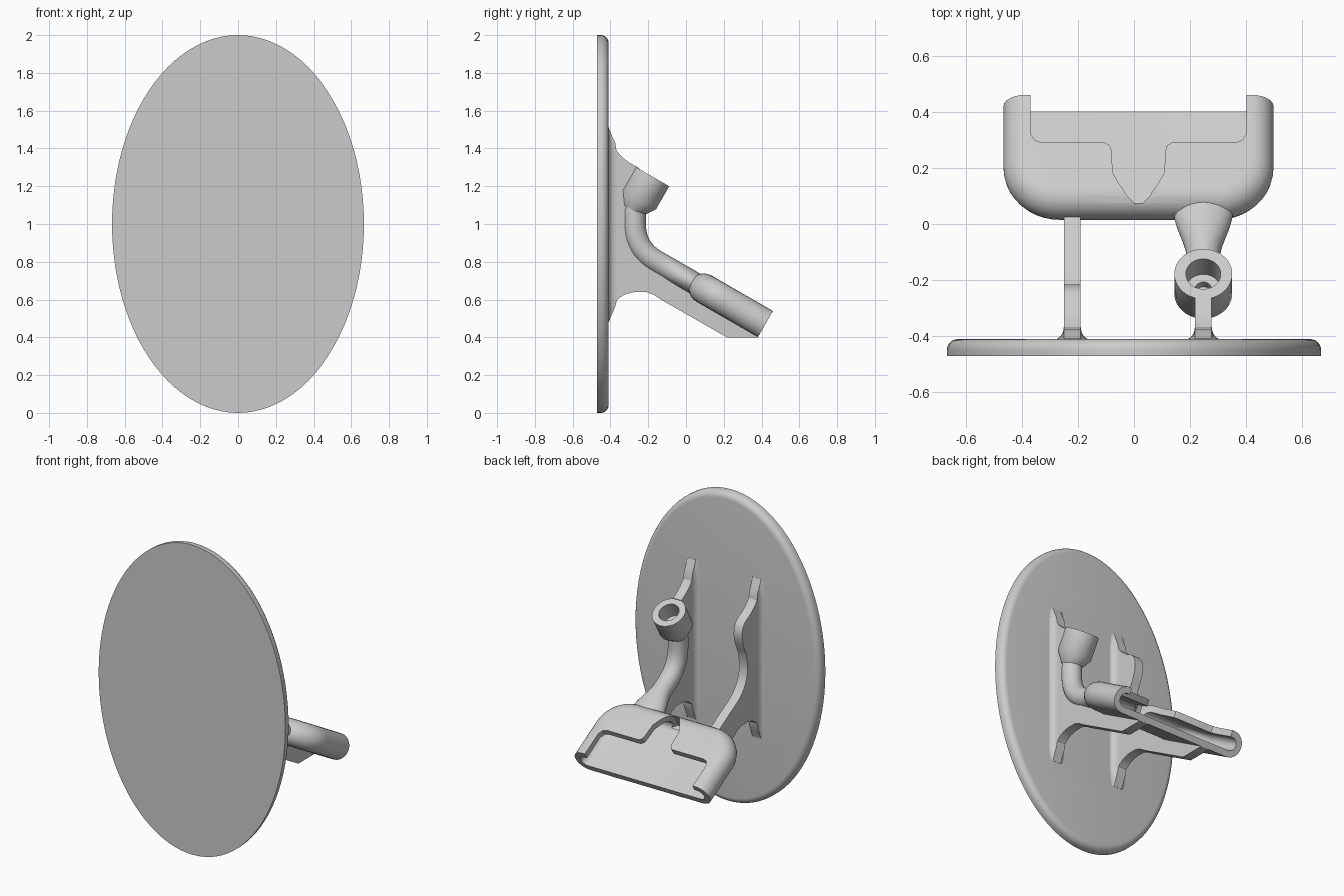
import bpy, bmesh
from math import sin, cos, pi, radians
from mathutils import Vector

cube = bpy.data.objects.get("Cube")
if cube:
    bpy.data.objects.remove(cube)

grey = bpy.data.materials.new("light grey plastic")
grey.use_nodes = True
grey.diffuse_color = (0.6, 0.6, 0.6, 1)
grey.node_tree.nodes["Principled BSDF"].inputs["Base Color"].default_value = (0.6, 0.6, 0.6, 1)


def smooth(ob):
    bpy.ops.object.select_all(action="DESELECT")
    ob.select_set(True)
    bpy.context.view_layer.objects.active = ob
    bpy.ops.object.shade_smooth_by_angle(angle=radians(35))


def loft(name, rings, loop=False):
    """Skin closed rings of points; cap both ends unless the rings loop."""
    bm = bmesh.new()
    rows = [[bm.verts.new(p) for p in ring] for ring in rings]
    n = len(rows[0])
    pairs = list(zip(rows, rows[1:])) + ([(rows[-1], rows[0])] if loop else [])
    for a, b in pairs:
        for i in range(n):
            j = (i + 1) % n
            bm.faces.new((a[i], a[j], b[j], b[i]))
    if not loop:
        bm.faces.new(rows[0])
        bm.faces.new(rows[-1])
    bmesh.ops.recalc_face_normals(bm, faces=bm.faces)
    me = bpy.data.meshes.new(name)
    bm.to_mesh(me)
    bm.free()
    me.materials.append(grey)
    ob = bpy.data.objects.new(name, me)
    bpy.context.collection.objects.link(ob)
    smooth(ob)
    return ob


def cut(ob, cutter):
    cutter.hide_render = True
    mod = ob.modifiers.new("cut", "BOOLEAN")
    mod.operation, mod.solver, mod.object = "DIFFERENCE", "EXACT", cutter
    bpy.context.view_layer.objects.active = ob
    bpy.ops.object.modifier_apply(modifier=mod.name)
    bpy.data.objects.remove(cutter)


def bezier(a, b, c, n):
    a, b, c = Vector(a), Vector(b), Vector(c)
    return [a * (1 - t) ** 2 + b * 2 * t * (1 - t) + c * t * t for t in (i / n for i in range(n + 1))]


# Oval face plate with a rounded rear edge
def oval(y, inset, n=96):
    return [((0.667 - inset) * cos(2 * pi * i / n), y, 1 + (1 - inset) * sin(2 * pi * i / n)) for i in range(n)]


R = 0.04
arc = [(-0.41 - R + R * sin(t), R * (1 - cos(t))) for t in (i * pi / 12 for i in range(7))]
loft("oval_plate", [oval(-0.47, 0)] + [oval(y, d) for y, d in arc])

# Tray frame: u across, v down the slope, w out of the floor
CX = 0.016
C, S = cos(pi / 6), sin(pi / 6)


def tray(u, v, w):
    return Vector((CX + u, 0.38 + C * v + S * w, 0.40 - S * v + C * w))


def tray_outline(inset, w, front):
    half, back, r = 0.481 - inset, 0.456 - inset, 0.2 - inset
    corner = [(half - r + r * cos(t), -back + r - r * sin(t)) for t in (i * pi / 20 for i in range(11))]
    side = [(half, front)] + corner
    return [tray(u, v, w) for u, v in side + [(-u, v) for u, v in reversed(side)]]


def tray_body(name, offset, front):
    r = 0.08 - offset
    turns = [(i - 6) * pi / 12 for i in range(13)]
    return loft(name, [tray_outline(offset + r * (1 - cos(t)), 0.081 + r * sin(t), front) for t in turns])


body = tray_body("tray", 0, 0)
cut(body, tray_body("cavity_cutter", 0.04, 0.1))

# Open the lid between the side arms, with a pointed notch in the middle
edge = [(0.015, -0.432), (0.04, -0.412), (0.07, -0.365), (0.092, -0.32), (0.096, -0.23), (0.102, -0.208),
        (0.12, -0.196), (0.345, -0.196), (0.37, -0.187), (0.385, -0.16), (0.385, 0.1)]
lid = edge + [(-u, v) for u, v in reversed(edge)]
cut(body, loft("lid_cutter", [[tray(u, v, w) for u, v in lid] for w in (0.05, 0.3)]))
smooth(body)

# Two ribs carrying the tray, each blended into the plate
bow = bezier((-0.272, 1.0), (-0.272, 0.868), (-0.159, 0.803), 10)
upper = bezier((-0.415, 1.52), (-0.40, 1.37), (-0.262, 1.304), 10)
lower = bezier((-0.262, 0.641), (-0.40, 0.63), (-0.415, 0.47), 10)
under = [(0.025, 0.697), (0.03, 0.64), (0.378, 0.41), (0.378, 0.398), (0.22, 0.398),
         (-0.14, 0.604), (-0.17, 0.625), (-0.21, 0.64)]
bump = (bezier((-0.25, 1.297), (-0.215, 1.27), (-0.215, 1.21), 5)
        + bezier((-0.22, 1.18), (-0.235, 1.13), (-0.26, 1.08), 5))
behind_socket = [(-0.305, 1.2), (-0.272, 1.08)]


def rib(name, x, middle):
    path = upper + middle + bow + under + lower + [(-0.43, 0.47), (-0.43, 1.52)]
    loft(name, [[(x + d, y, z) for y, z in path] for d in (-0.03, 0.03)])
    # Concave fillet along the foot of the rib
    flare = [(0.03 + 0.035 * (1 - sin(t)), 0.045 * (1 - cos(t))) for t in (i * pi / 12 for i in range(7))]
    half = flare
    rings = []
    for z, k in ((0.48, 0.05), (0.52, 0.4), (0.56, 0.8), (0.6, 1), (1.38, 1), (1.43, 0.8), (1.47, 0.4), (1.51, 0.05)):
        right = [(x + a, -0.411 + h * k, z) for a, h in half]
        left = [(x - a, -0.411 + h * k, z) for a, h in reversed(half)]
        rings.append([(x + 0.065, -0.43, z)] + right + left + [(x - 0.065, -0.43, z)])
    loft(name + "_fillet", rings)


rib("right_rib", -0.22, bump)
rib("left_rib", 0.247, behind_socket)

# Bent neck from the socket to the tray, flaring sideways where it joins
X = 0.247
path = bezier((-0.25, 1.125), (-0.272, 1.085), (-0.272, 1.05), 4) + list(bow)
path += [Vector((-0.159, 0.803)).lerp(Vector((0.06, 0.677)), t / 10) for t in range(1, 11)]
rings = []
for i, p in enumerate(path):
    d = (path[min(i + 1, len(path) - 1)] - path[max(i - 1, 0)]).normalized()
    t = min(1, max(0, (p.x + 0.12) / 0.16))
    wide = 0.06 + 0.045 * t * t * (3 - 2 * t)
    rings.append([(X + wide * cos(a), p.x - d.y * 0.06 * sin(a), p.y + d.x * 0.06 * sin(a))
                  for a in (k * pi / 16 for k in range(32))])
loft("neck", rings)

# Socket: turned ring with a stepped bore, tilted along the tray normal
profile = [(0.103, 0), (0.103, -0.14), (0.06, -0.205), (0.03, -0.205), (0.03, -0.11), (0.062, -0.11), (0.062, 0)]
top, axis, across = Vector((X, -0.178, 1.251)), Vector((0, S, C)), Vector((0, C, -S))
loft("socket", [[top + axis * h + Vector((r * cos(a), 0, 0)) + across * (r * sin(a))
                 for a in (k * pi / 24 for k in range(48))] for r, h in profile], loop=True)
